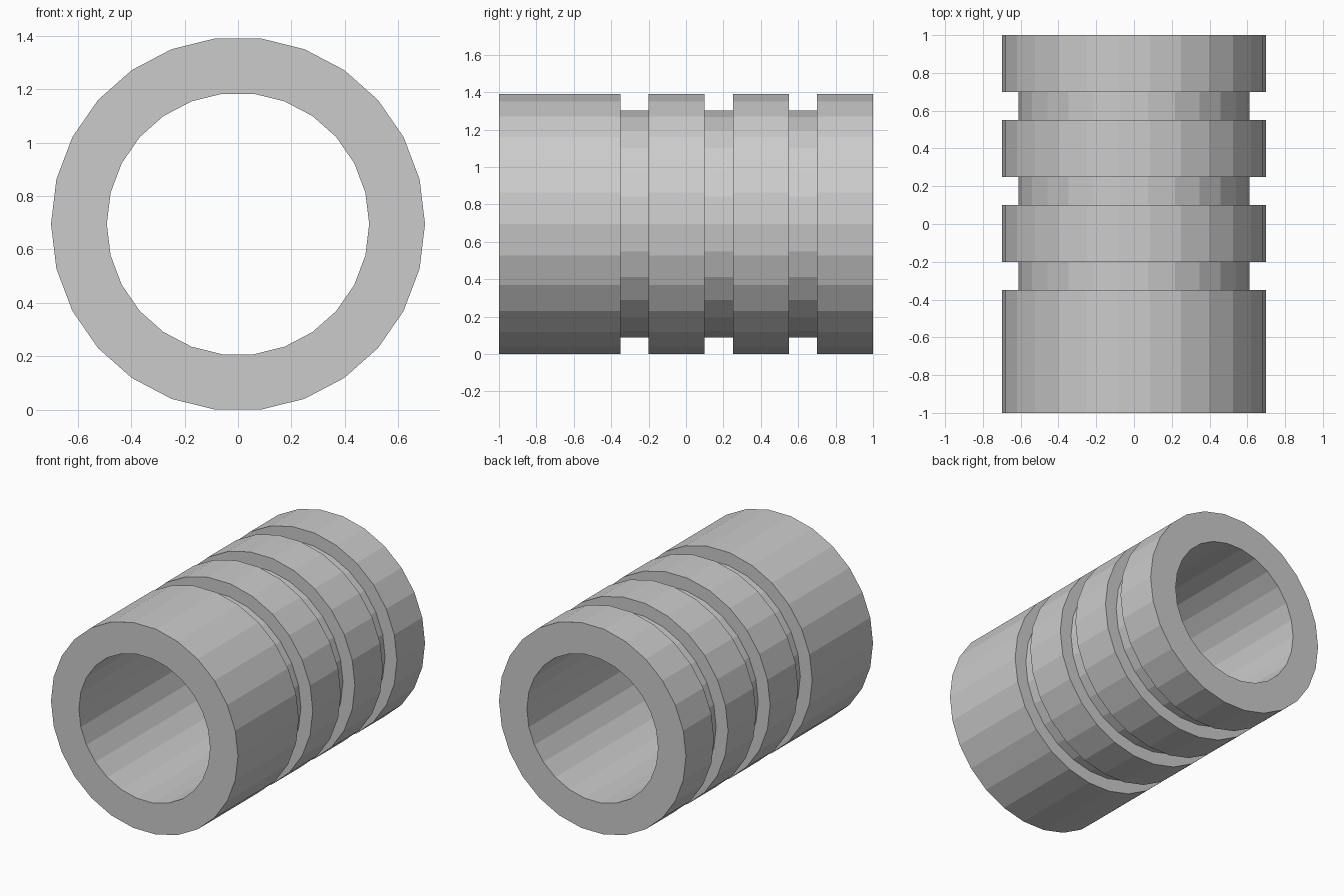
import bpy, bmesh, math

if "Cube" in bpy.data.objects:
    bpy.data.objects.remove(bpy.data.objects["Cube"])

SIDES = 26
R_OUT, R_GROOVE, R_BORE = 0.70, 0.611, 0.491
CENTER_Z = R_OUT * math.cos(math.pi / SIDES)
GROOVES = [(-0.35, -0.20), (0.10, 0.25), (0.55, 0.70)]

# Closed wall profile as (radius, y): bore, ends and three outer grooves
profile = [(R_BORE, 1.0), (R_BORE, -1.0), (R_OUT, -1.0)]
for y0, y1 in GROOVES:
    profile += [(R_OUT, y0), (R_GROOVE, y0), (R_GROOVE, y1), (R_OUT, y1)]
profile.append((R_OUT, 1.0))

# Sweep the profile around the y axis
bm = bmesh.new()
rings = []
for i in range(SIDES):
    a = 2 * math.pi * i / SIDES
    rings.append([bm.verts.new((r * math.cos(a), y, CENTER_Z + r * math.sin(a)))
                  for r, y in profile])
for i in range(SIDES):
    a, b = rings[i], rings[(i + 1) % SIDES]
    for j in range(len(profile)):
        k = (j + 1) % len(profile)
        bm.faces.new((a[j], a[k], b[k], b[j]))
bmesh.ops.recalc_face_normals(bm, faces=bm.faces)

# Grooved sleeve, flat shaded
mesh = bpy.data.meshes.new("grooved_sleeve")
bm.to_mesh(mesh)
bm.free()
bpy.context.collection.objects.link(bpy.data.objects.new("grooved_sleeve", mesh))
